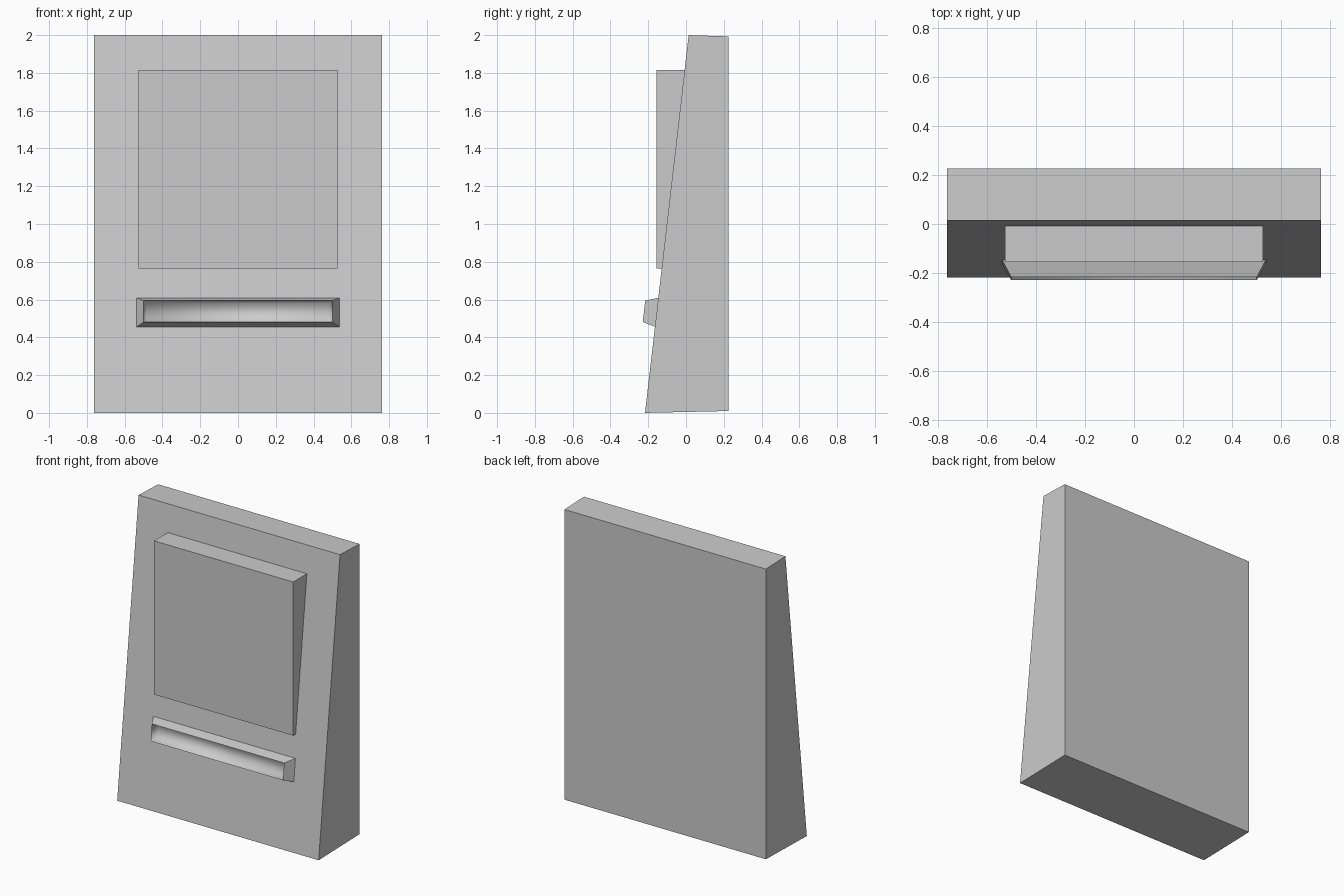
import bpy, bmesh

if "Cube" in bpy.data.objects:
    bpy.data.objects.remove(bpy.data.objects["Cube"])


def finish(bm, name):
    bmesh.ops.recalc_face_normals(bm, faces=bm.faces)
    mesh = bpy.data.meshes.new(name)
    bm.to_mesh(mesh)
    bm.free()
    obj = bpy.data.objects.new(name, mesh)
    bpy.context.collection.objects.link(obj)
    return obj


def extrude_profile(name, profile, half_width):
    """Extrude a (y, z) side profile symmetrically along x."""
    bm = bmesh.new()
    face = bm.faces.new([bm.verts.new((-half_width, y, z)) for y, z in profile])
    new = bmesh.ops.extrude_face_region(bm, geom=[face])["geom"]
    verts = [v for v in new if isinstance(v, bmesh.types.BMVert)]
    bmesh.ops.translate(bm, verts=verts, vec=(2 * half_width, 0, 0))
    return finish(bm, name)


def slope_y(z):
    """Y position of the leaning front of the body at height z."""
    return -0.217 + 0.1155 * z


# Leaning wedge-shaped body
extrude_profile("body", [(-0.217, 0.0), (0.225, 0.01), (0.225, 1.993), (0.014, 2.0)], 0.7615)

# Upright display panel, its back following the leaning front
z0, z1 = 0.765, 1.815
extrude_profile("display_panel", [(-0.155, z0), (slope_y(z0) + 0.004, z0),
                                  (slope_y(z1) + 0.004, z1), (-0.155, z1)], 0.526)

# Tray: outer flared rim from the body, then a recess going back in
# each ring: half width, bottom (y, z), top (y, z)
rings = [
    (0.538, (slope_y(0.455) + 0.002, 0.455), (slope_y(0.61) + 0.002, 0.61)),
    (0.500, (-0.229, 0.481), (-0.216, 0.594)),
    (0.486, (slope_y(0.486) - 0.01, 0.486), (slope_y(0.582) - 0.01, 0.582)),
]
bm = bmesh.new()
loops = []
for w, (yb, zb), (yt, zt) in rings:
    loops.append([bm.verts.new(p) for p in
                  ((-w, yb, zb), (w, yb, zb), (w, yt, zt), (-w, yt, zt))])
bm.faces.new(loops[0])
for k, (a, b) in enumerate(zip(loops, loops[1:])):
    for i in range(4):
        j = (i + 1) % 4
        bm.faces.new((a[i], a[j], b[j], b[i])).smooth = (k == 1)
bm.faces.new(loops[2]).smooth = True
# Sharp outer rim, soft shading inside the recess
for i in range(4):
    bm.edges.get((loops[1][i], loops[1][(i + 1) % 4])).smooth = False
finish(bm, "tray")
